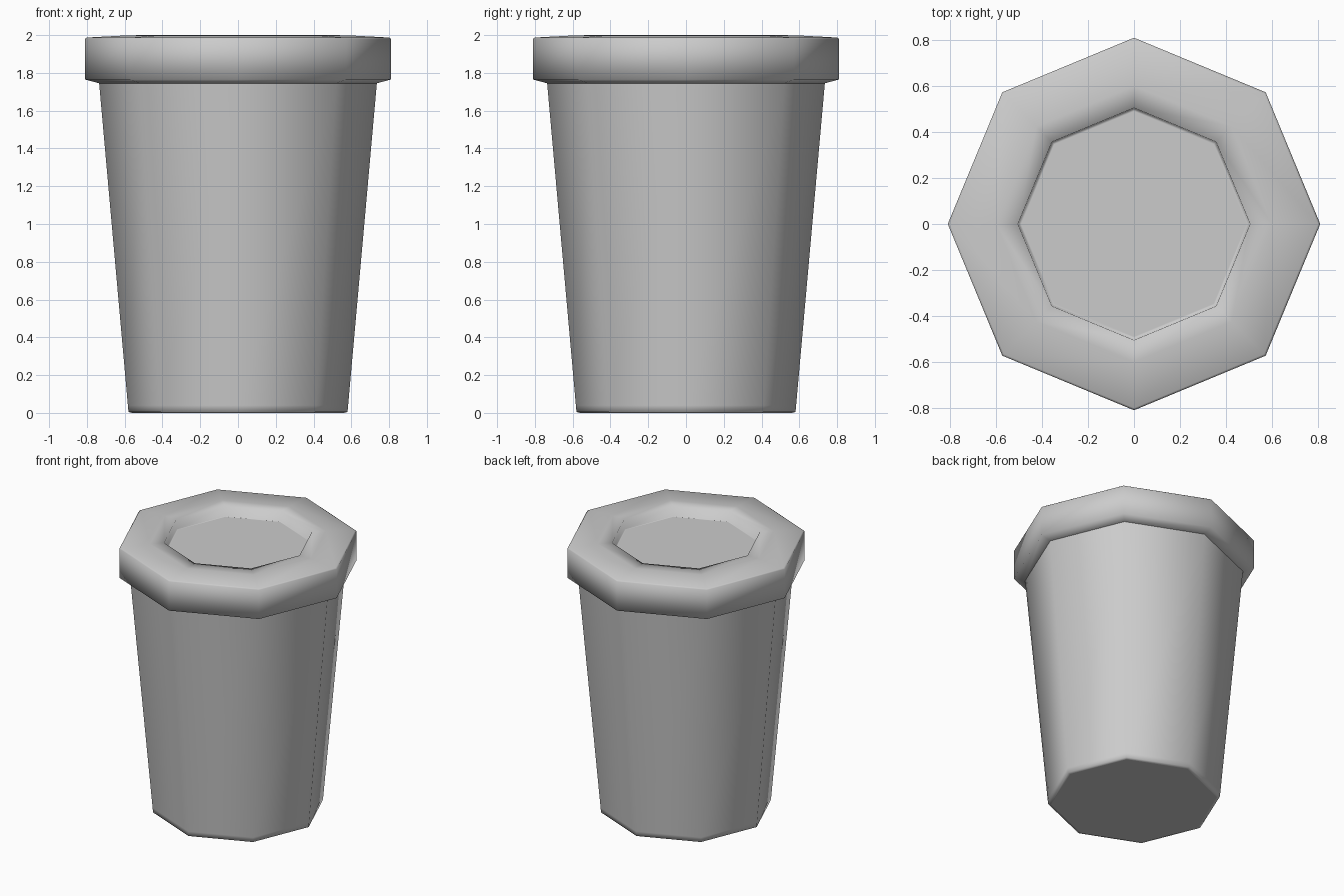
import bpy, bmesh
from math import cos, sin, tau

if "Cube" in bpy.data.objects:
    bpy.data.objects.remove(bpy.data.objects["Cube"])

SIDES = 8


def lathe(name, profile, cap_start=False, cap_end=False):
    """Sweep an (r, z) profile around z as a smooth-shaded octagonal shell."""
    bm = bmesh.new()
    rings = [[bm.verts.new((r * cos(tau * i / SIDES), r * sin(tau * i / SIDES), z))
              for i in range(SIDES)] for r, z in profile]
    for a, b in zip(rings, rings[1:]):
        for i in range(SIDES):
            j = (i + 1) % SIDES
            bm.faces.new((a[i], a[j], b[j], b[i])).smooth = True
    # Caps stay flat
    if cap_start:
        bm.faces.new(rings[0][::-1])
    if cap_end:
        bm.faces.new(rings[-1])
    mesh = bpy.data.meshes.new(name)
    bm.to_mesh(mesh)
    bm.free()
    obj = bpy.data.objects.new(name, mesh)
    bpy.context.collection.objects.link(obj)
    return obj


# Tapered cup with its base, plus support loops near both ends
lathe("cup_body", [(0.56, 0), (0.58, 0.005), (0.583, 0.04),
                   (0.732, 1.71), (0.735, 1.745)], cap_start=True)

# Overhanging lid: underside, outer band, sloped top, sunken centre
lathe("lid", [(0.735, 1.745), (0.81, 1.765), (0.81, 1.98), (0.80, 1.987),
              (0.60, 1.998), (0.505, 2.0), (0.502, 1.925), (0.49, 1.925)],
      cap_end=True)
